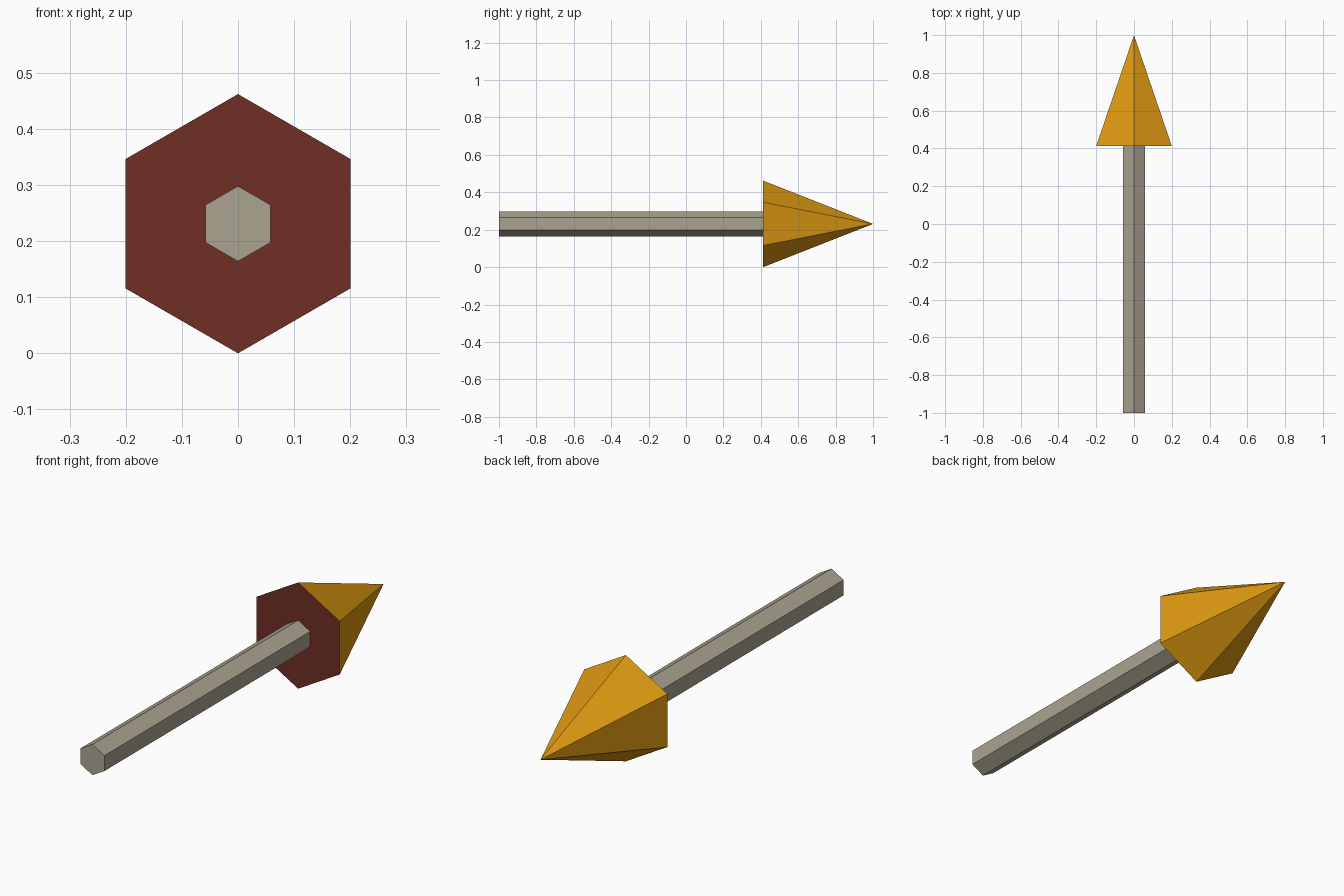
import bpy
from math import radians

if "Cube" in bpy.data.objects:
    bpy.data.objects.remove(bpy.data.objects["Cube"], do_unlink=True)

AXIS_Z = 0.231   # height of the arrow's centre line
HEAD_Y = 0.413   # where the head begins


def material(name, color):
    mat = bpy.data.materials.new(name)
    mat.use_nodes = True
    mat.diffuse_color = (*color, 1)
    mat.node_tree.nodes["Principled BSDF"].inputs["Base Color"].default_value = (*color, 1)
    return mat


def hex_part(name, r_start, r_end, y_start, y_end, mats):
    """Six-sided tapered part lying along y, with a corner pointing up."""
    bpy.ops.mesh.primitive_cone_add(
        vertices=6, radius1=r_start, radius2=r_end, depth=y_end - y_start,
        location=(0, (y_start + y_end) / 2, AXIS_Z), rotation=(radians(-90), 0, 0))
    obj = bpy.context.object
    obj.name = name
    bpy.ops.object.transform_apply(location=True, rotation=True, scale=True)
    for mat in mats:
        obj.data.materials.append(mat)
    return obj


grey = material("stone grey", (0.41, 0.37, 0.28))
amber = material("amber", (0.73, 0.32, 0.006))
brown = material("red brown", (0.16, 0.028, 0.018))

# Shaft, reaching just inside the head
hex_part("shaft", 0.067, 0.067, -1, HEAD_Y + 0.01, [grey])

# Pointed head, with a darker flat base facing the shaft
head = hex_part("arrow_head", AXIS_Z, 0, HEAD_Y, 1, [amber, brown])
for face in head.data.polygons:
    face.material_index = 1 if face.normal.y < -0.9 else 0
